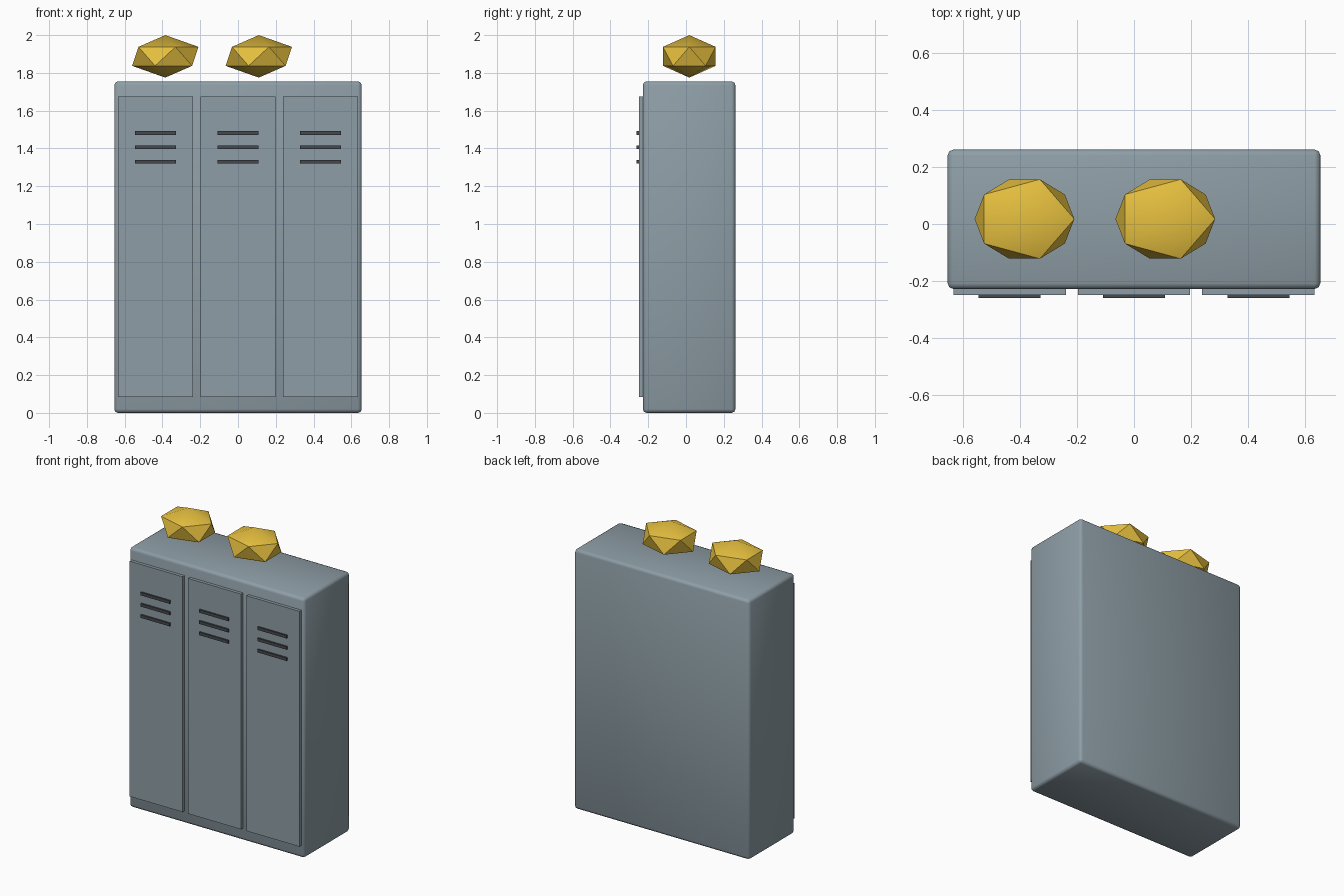
import bpy
from math import radians

if "Cube" in bpy.data.objects:
    bpy.data.objects.remove(bpy.data.objects["Cube"])


def material(name, rgb):
    m = bpy.data.materials.new(name)
    m.diffuse_color = (*rgb, 1)
    m.use_nodes = True
    m.node_tree.nodes["Principled BSDF"].inputs["Base Color"].default_value = m.diffuse_color
    return m


STEEL = material("steel", (0.27, 0.34, 0.38))
DARK = material("dark_slot", (0.06, 0.065, 0.075))
YELLOW = material("yellow", (0.80, 0.53, 0.05))


def finish(name, size, mat):
    ob = bpy.context.object
    ob.name = name
    ob.scale = size
    bpy.ops.object.transform_apply(location=False, rotation=False, scale=True)
    ob.data.materials.append(mat)
    return ob


def box(name, centre, size, mat):
    bpy.ops.mesh.primitive_cube_add(size=1, location=centre)
    return finish(name, size, mat)


# Locker cabinet with softly rounded edges
cabinet = box("cabinet", (0, 0.0165, 0.8775), (1.31, 0.49, 1.755), STEEL)
bevel = cabinet.modifiers.new("rounded_edges", "BEVEL")
bevel.width = 0.02
bevel.segments = 2
bpy.ops.object.modifier_apply(modifier=bevel.name)
bpy.ops.object.shade_smooth()

# Three doors, each with three vent slots
for i in range(3):
    x = (i - 1) * 0.437
    box(f"door_{i + 1}", (x, -0.235, 0.88), (0.395, 0.03, 1.59), STEEL)
    for j in range(3):
        box(f"vent_{i + 1}_{j + 1}", (x, -0.254, 1.33 + j * 0.076),
            (0.218, 0.014, 0.02), DARK)

# Two low-poly hard hats resting on top
for i, x in enumerate((-0.385, 0.11)):
    bpy.ops.mesh.primitive_ico_sphere_add(subdivisions=1, radius=1,
                                          location=(x, 0.0175, 1.8875))
    finish(f"hard_hat_{i + 1}", (0.196, 0.164, 0.1125), YELLOW)
    bpy.ops.object.shade_smooth_by_angle(angle=radians(40))
